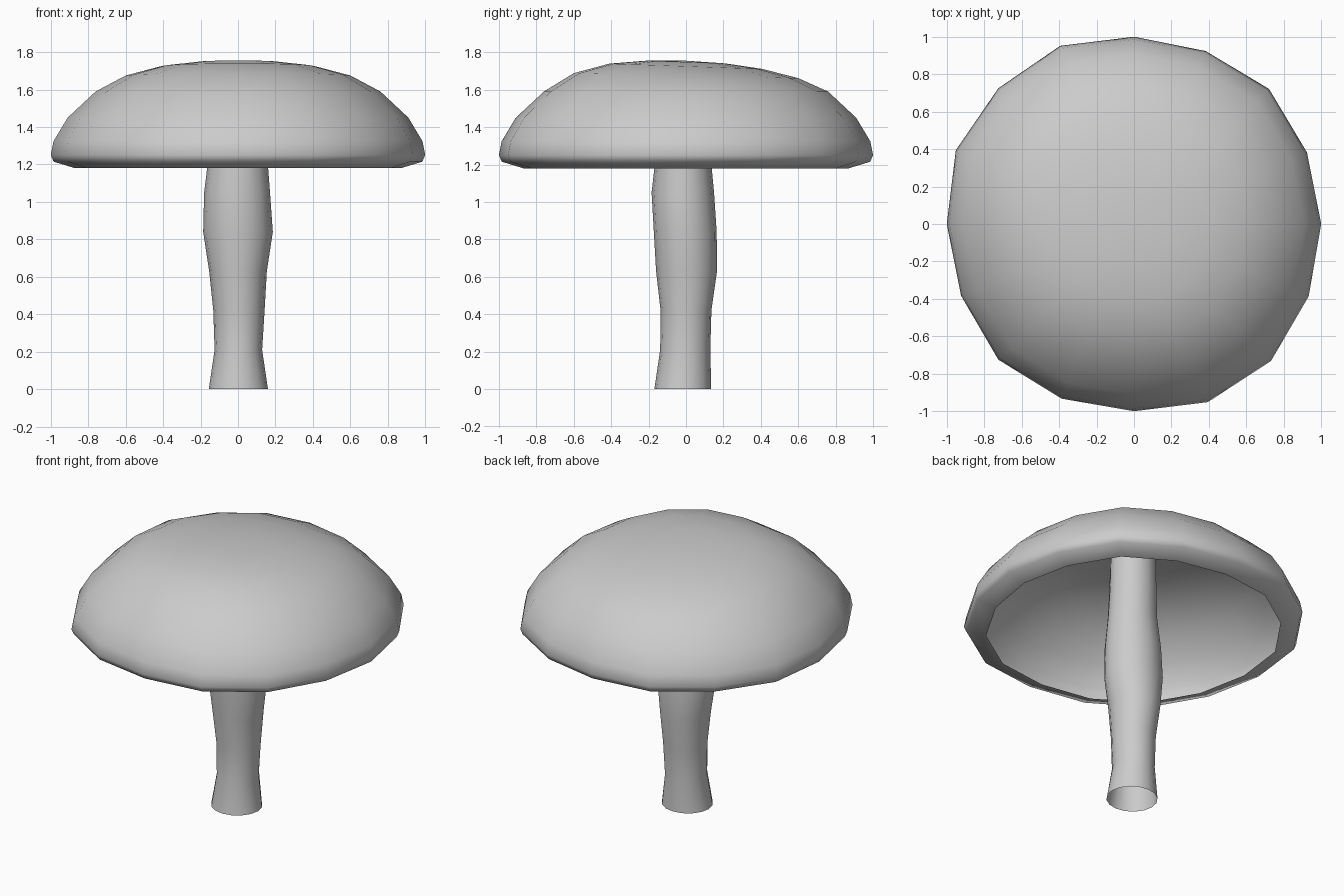
import bpy, bmesh
from math import sin, cos, tau

if "Cube" in bpy.data.objects:
    bpy.data.objects.remove(bpy.data.objects["Cube"])

SIDES = 16


def loft(name, rings, apex=None):
    """Skin a list of point rings, optionally closed by an apex point."""
    bm = bmesh.new()
    loops = [[bm.verts.new(p) for p in ring] for ring in rings]
    for low, high in zip(loops, loops[1:]):
        n = len(low)
        for i in range(n):
            j = (i + 1) % n
            bm.faces.new((low[i], low[j], high[j], high[i]))
    if apex:
        tip = bm.verts.new(apex)
        last = loops[-1]
        for i in range(len(last)):
            bm.faces.new((last[i], last[(i + 1) % len(last)], tip))
    for f in bm.faces:
        f.smooth = True
    mesh = bpy.data.meshes.new(name)
    bm.to_mesh(mesh)
    bm.free()
    obj = bpy.data.objects.new(name, mesh)
    bpy.context.collection.objects.link(obj)
    return obj


# Cap: thin open shell with an inward-rolled rim and a slightly uneven outline
outline = [1.0, 1.0, 1.02, 1.0, 1.0, 1.03, 1.025, 1.03,
           1.0, 1.0, 1.025, 1.01, 1.0, 1.03, 1.035, 1.01]
cap_profile = [(0.87, 1.18), (0.985, 1.215), (1.0, 1.25), (0.985, 1.325),
               (0.91, 1.45), (0.76, 1.59), (0.60, 1.675), (0.41, 1.725), (0.21, 1.748)]
cap_rings = []
for r, z in cap_profile:
    lift = max(0.0, min(1.0, (z - 1.6) / 0.12))  # crown leans to the front
    ring = []
    for i, k in enumerate(outline):
        a = tau * i / SIDES
        x, y = r * k * cos(a), r * k * sin(a)
        ring.append((x, y, z - lift * 0.035 * y))
    cap_rings.append(ring)
loft("cap", cap_rings, (0, 0, 1.755))

# Stem: open tube with uneven girth (z, centre x, centre y, half width, half depth)
stem_profile = [(0.00, 0.002, -0.017, 0.158, 0.152), (0.21, 0.002, -0.004, 0.127, 0.134),
                (0.42, 0.005, 0.0, 0.137, 0.136), (0.63, 0.0, 0.003, 0.154, 0.163),
                (0.84, 0.0, -0.004, 0.186, 0.168), (1.05, -0.005, -0.017, 0.176, 0.167),
                (1.26, 0.0, -0.015, 0.155, 0.145), (1.47, 0.0, -0.01, 0.145, 0.14),
                (1.69, 0.0, -0.01, 0.14, 0.135)]
loft("stem", [[(cx + rx * cos(tau * i / SIDES), cy + ry * sin(tau * i / SIDES), z)
               for i in range(SIDES)] for z, cx, cy, rx, ry in stem_profile])
